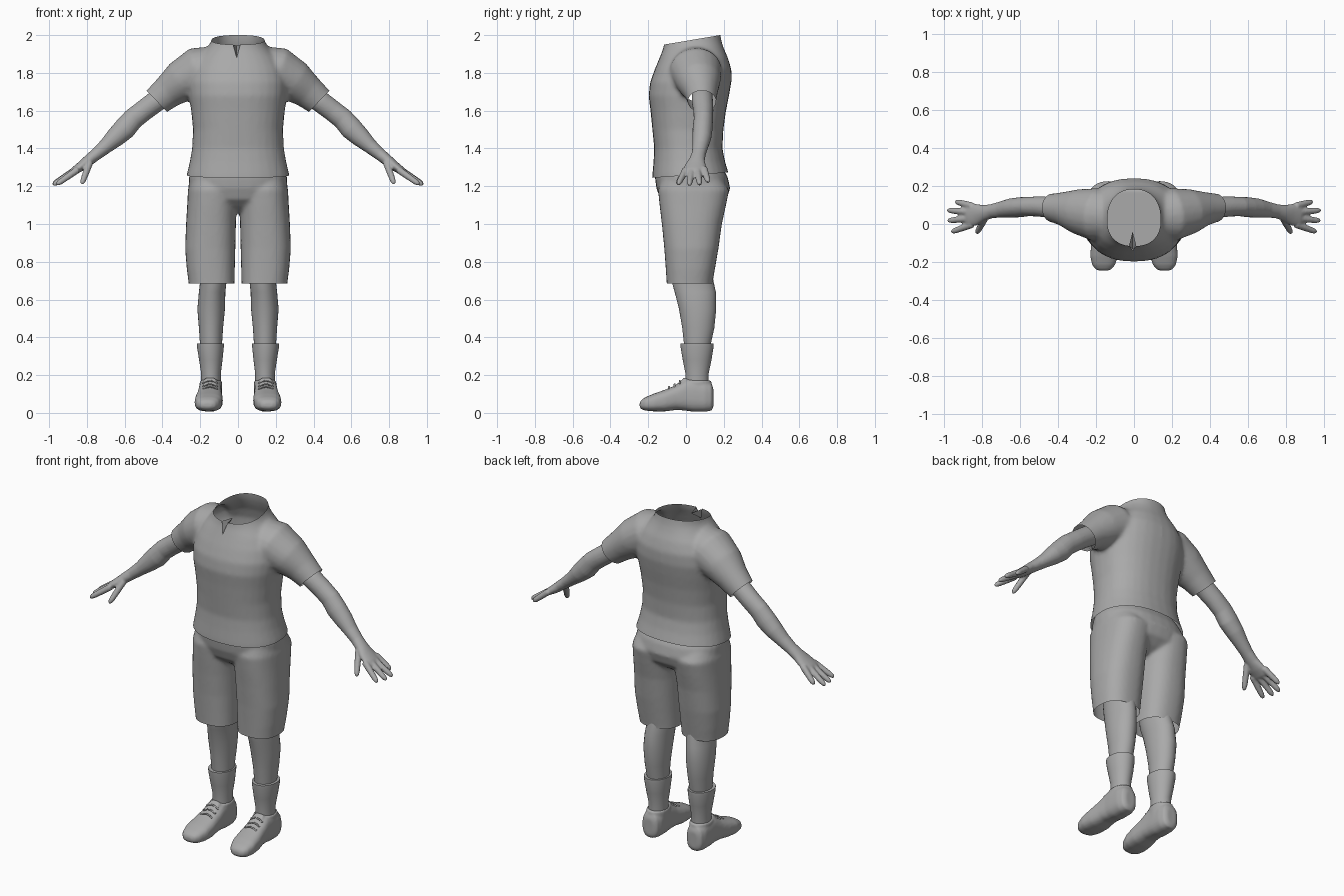
import bpy, bmesh, math
from mathutils import Vector as V

if "Cube" in bpy.data.objects:
    bpy.data.objects.remove(bpy.data.objects["Cube"])

X, Y, Z = V((1, 0, 0)), V((0, 1, 0)), V((0, 0, 1))
cloth = bpy.data.materials.new("plain grey")
cloth.diffuse_color = (0.4, 0.4, 0.4, 1)
cloth.use_nodes = True
cloth.node_tree.nodes["Principled BSDF"].inputs["Base Color"].default_value = cloth.diffuse_color


def loft(bm, rings, n=32, p=2.0):
    """Closed tube through rings of (centre, u axis, u radius, v axis, v radius)."""
    loops = []
    for c, u, ru, v, rv in rings:
        loop = []
        for i in range(n):
            a = 2 * math.pi * i / n
            ca, sa = math.cos(a), math.sin(a)
            cu = math.copysign(abs(ca) ** (2 / p), ca)
            cv = math.copysign(abs(sa) ** (2 / p), sa)
            loop.append(bm.verts.new(c + u * ru * cu + v * rv * cv))
        loops.append(loop)
    faces = [bm.faces.new(loops[0][::-1]), bm.faces.new(loops[-1])]
    for a, b in zip(loops, loops[1:]):
        for i in range(n):
            j = (i + 1) % n
            faces.append(bm.faces.new((a[i], a[j], b[j], b[i])))
    bmesh.ops.recalc_face_normals(bm, faces=faces)


def stack(bm, rows, p=2.0, s=1):
    """Horizontal rings from rows of (z, centre x, half width, front y, back y)."""
    loft(bm, [(V((s * x, (a + b) / 2, z)), X, w, Y, (b - a) / 2) for z, x, w, a, b in rows], p=p)


def limb(bm, rows, s=1, n=20):
    """Tube along a path of (x, y, z, radius across, radius along y)."""
    pts = [V((s * r[0], r[1], r[2])) for r in rows]
    rings = []
    for i, r in enumerate(rows):
        d = (pts[min(i + 1, len(pts) - 1)] - pts[max(i - 1, 0)]).normalized()
        u = Y.cross(d).normalized()
        rings.append((pts[i], u, r[3], d.cross(u), r[4]))
    loft(bm, rings, n)


def finish(name, bm, voxel=0, smooth=0, mirror=False, cut=None):
    """Fuse the parts, trim open edges, and add the object to the scene."""
    me = bpy.data.meshes.new(name)
    bm.to_mesh(me)
    bm.free()
    ob = bpy.data.objects.new(name, me)
    bpy.context.collection.objects.link(ob)
    if voxel:
        m = ob.modifiers.new("fuse", 'REMESH')
        m.mode, m.voxel_size = 'VOXEL', voxel
    if smooth:
        m = ob.modifiers.new("soften", 'SMOOTH')
        m.factor, m.iterations = 0.5, smooth
    if mirror:
        ob.modifiers.new("mirror", 'MIRROR').use_mirror_merge = False
    dg = bpy.context.evaluated_depsgraph_get()
    new = bpy.data.meshes.new_from_object(ob.evaluated_get(dg))
    ob.modifiers.clear()
    ob.data = new
    if cut:
        b = bmesh.new()
        b.from_mesh(new)
        cut(b)
        b.to_mesh(new)
        b.free()
    new.materials.clear()
    new.materials.append(cloth)
    bpy.context.view_layer.objects.active = ob
    ob.select_set(True)
    bpy.ops.object.shade_smooth_by_angle(angle=math.radians(45))
    ob.select_set(False)
    return ob


def slice_off(bm, co, no, test=lambda c: True, clear=True):
    faces = [f for f in bm.faces if test(f.calc_center_median())]
    geom = set(faces)
    for f in faces:
        geom.update(f.edges)
        geom.update(f.verts)
    bmesh.ops.bisect_plane(bm, geom=list(geom), plane_co=co, plane_no=no, clear_outer=clear)


# Shirt: torso and sleeves fused, then trimmed at hem, cuffs and neck
bm = bmesh.new()
stack(bm, [(1.18, 0, .28, -.18, .24), (1.26, 0, .272, -.178, .228), (1.33, 0, .255, -.172, .207),
           (1.40, 0, .243, -.168, .193), (1.50, 0, .238, -.178, .198), (1.60, 0, .248, -.188, .212),
           (1.68, 0, .26, -.198, .228), (1.75, 0, .265, -.19, .24), (1.82, 0, .25, -.165, .24),
           (1.88, 0, .215, -.14, .222), (1.925, 0, .172, -.122, .202), (1.96, 0, .145, -.115, .19),
           (2.0, 0, .133, -.112, .182), (2.06, 0, .13, -.11, .18)], p=2.3)
for s in (1, -1):
    limb(bm, [(.08, .04, 1.86, .09, .11), (.20, .05, 1.81, .132, .14), (.30, .067, 1.755, .112, .118),
              (.37, .08, 1.70, .09, .09), (.43, .085, 1.65, .079, .075), (.51, .085, 1.573, .075, .07)], s)


def trim_shirt(b):
    slice_off(b, V((0, 0, 1.257)), V((0, .07, -1)), lambda c: abs(c.x) < .33)
    for s in (1, -1):
        slice_off(b, V((s * .43, 0, 1.65)), V((s * .72, 0, -.69)), lambda c: c.x * s > .33)
    slice_off(b, V((0, .18, 2.0)), V((0, -.17, 1)), lambda c: c.z > 1.85)
    # Collar notch
    front = lambda c: c.z > 1.86 and c.y < 0 and abs(c.x) < .08
    sides = [V((s, 0, -.27)) for s in (1, -1)]
    tip = V((-.007, 0, 1.88))
    for no in sides:
        slice_off(b, tip, no, front, False)
    gap = [f for f in b.faces if front(f.calc_center_median())
           and all((f.calc_center_median() - tip).dot(no) < 0 for no in sides)]
    bmesh.ops.delete(b, geom=gap, context='FACES')


finish("shirt", bm, .012, 5, cut=trim_shirt)

# Folded dart behind the collar notch
bm = bmesh.new()
tip, inner = bm.verts.new((-.007, -.135, 1.88)), bm.verts.new((-.007, -.04, 1.945))
for x in (-.026, .012):
    bm.faces.new((tip, inner, bm.verts.new((x, -.113, 1.948))))
finish("collar_dart", bm)

# Shorts: hips and two legs fused, open at the leg hems
bm = bmesh.new()
stack(bm, [(1.32, 0, .235, -.15, .18), (1.25, 0, .26, -.165, .22), (1.19, 0, .262, -.157, .234),
           (1.13, 0, .255, -.135, .215), (1.09, 0, .22, -.09, .17), (1.06, 0, .17, -.04, .12)], p=2.4)
for s in (1, -1):
    stack(bm, [(1.24, .13, .12, -.13, .19), (1.18, .132, .133, -.148, .228), (1.1, .138, .131, -.14, .212),
               (1.0, .143, .132, -.128, .19), (.87, .147, .133, -.115, .172), (.76, .144, .127, -.107, .153),
               (.685, .14, .121, -.102, .14), (.6, .138, .118, -.1, .135)], 2.4, s)
finish("shorts", bm, .011, 4, cut=lambda b: slice_off(b, V((0, 0, .685)), -Z))

# Bare legs
bm = bmesh.new()
stack(bm, [(.82, .13, .075, -.085, .13), (.70, .13, .07, -.077, .145), (.64, .137, .07, -.06, .158),
           (.55, .142, .073, -.037, .16), (.45, .143, .064, -.02, .15), (.36, .143, .058, -.01, .13),
           (.2, .14, .045, .01, .11)])
finish("legs", bm, mirror=True)

# Socks with a raised top band
bm = bmesh.new()
stack(bm, [(.368, .146, .058, -.012, .13), (.368, .146, .071, -.03, .146), (.35, .146, .071, -.029, .146),
           (.28, .144, .062, -.017, .135), (.21, .143, .052, -.003, .12), (.13, .143, .052, -.005, .12)])
finish("socks", bm, mirror=True)

# Shoes: upper and sole lofted heel to toe, with an ankle collar and tongue
bm = bmesh.new()
rows = [(.145, .148, .03, .03, .13), (.135, .148, .049, .012, .155), (.10, .148, .06, .006, .17),
        (.04, .148, .062, .006, .185), (0, .148, .062, .012, .18), (-.05, .15, .066, .016, .148),
        (-.11, .153, .073, .008, .123), (-.17, .157, .073, .008, .102), (-.215, .16, .06, .012, .083),
        (-.237, .161, .043, .02, .068), (-.245, .161, .025, .03, .055)]
loft(bm, [(V((x, y, (a + b) / 2)), X, w, Z, (b - a) / 2) for y, x, w, a, b in rows], p=2.7)
stack(bm, [(.08, .146, .06, -.03, .138), (.15, .144, .059, -.025, .137), (.172, .144, .059, -.02, .133)])
loft(bm, [(V((.146, y, z)), X, w, V((0, .6, .8)), .012)
          for y, z, w in [(-.08, .125, .02), (-.04, .155, .033), (-.008, .185, .035), (0, .196, .028)]], 16, 2.6)
finish("shoes", bm, .007, 4, mirror=True)

# Lace rows and eyelets
bm = bmesh.new()
for y, z in [(-.09, .138), (-.06, .152), (-.033, .17)]:
    for s in (1, -1):
        before = len(bm.verts)
        r = bmesh.ops.create_icosphere(bm, subdivisions=1, radius=.007)
        bmesh.ops.translate(bm, verts=r["verts"], vec=(.148 + s * .035, y, z - .012))
    loft(bm, [(V((.148 + k * .034, y, z - .012 * k * k)), Y, .005, Z, .004) for k in (-1, -.5, 0, .5, 1)], 8)
finish("laces", bm, mirror=True)

# Arms with hands, fused from tapered tubes
bm = bmesh.new()
limb(bm, [(.36, .085, 1.70, .058, .055), (.44, .087, 1.645, .057, .056), (.50, .092, 1.60, .056, .053),
          (.555, .092, 1.557, .057, .051), (.60, .088, 1.505, .06, .053), (.65, .084, 1.458, .052, .05),
          (.70, .076, 1.412, .04, .042), (.75, .067, 1.37, .033, .037), (.79, .058, 1.338, .03, .042),
          (.83, .05, 1.306, .026, .057), (.868, .045, 1.28, .021, .061), (.885, .045, 1.27, .013, .055)])
fingers = [((.85, .095, 1.295), (.935, .117, 1.225)), ((.86, .062, 1.287), (.976, .072, 1.212)),
           ((.86, .03, 1.285), (.974, .018, 1.21)), ((.85, -.002, 1.287), (.955, -.04, 1.213)),
           ((.785, .028, 1.325), (.825, -.045, 1.217))]
for a, b in fingers:
    a, b = V(a), V(b)
    limb(bm, [(*a.lerp(b, t), r, r) for t, r in ((0, .019), (.45, .0175), (.85, .0155), (.98, .012), (1.05, .006))], n=12)
finish("arms", bm, .006, 3, mirror=True)
